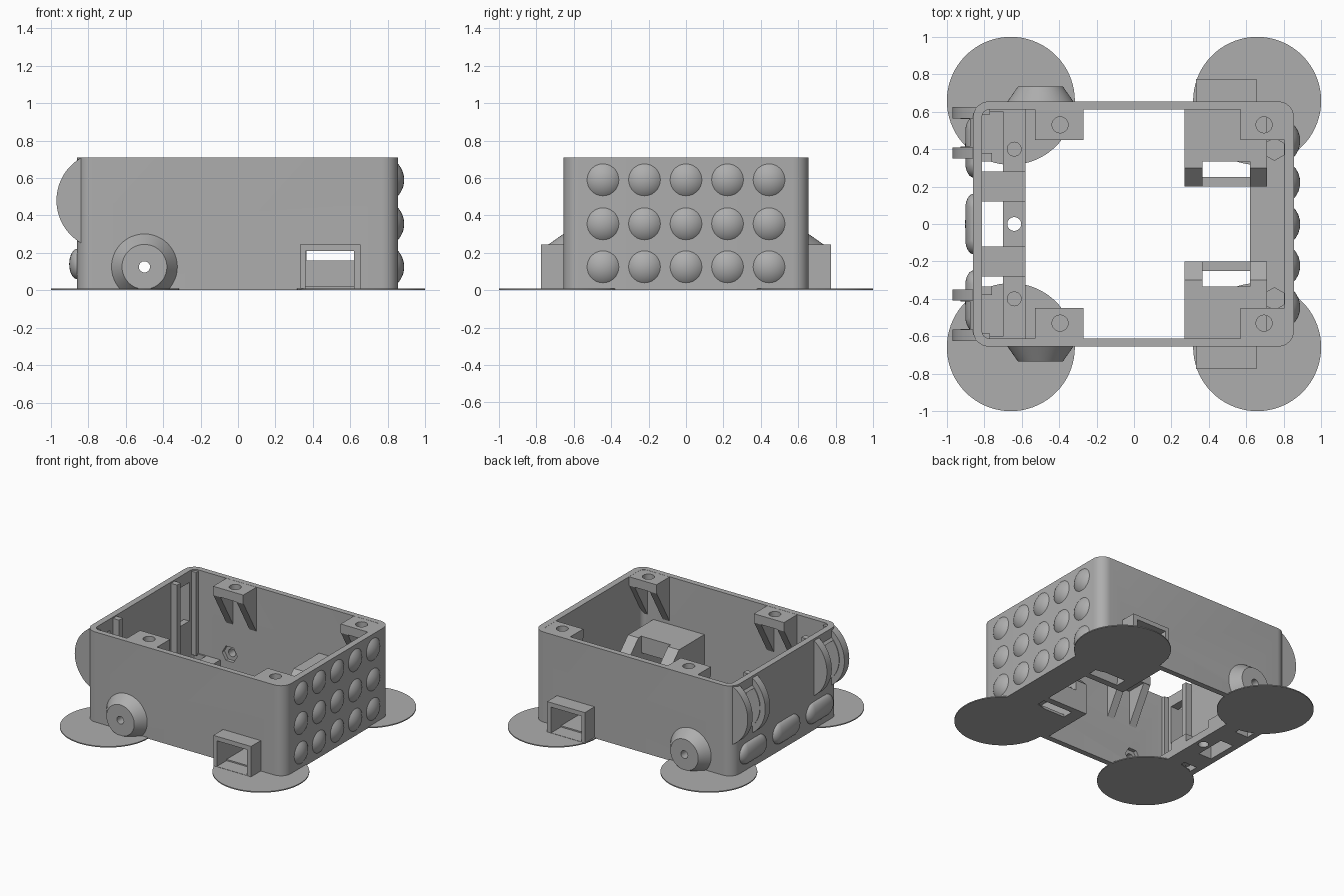
import bpy, bmesh, math
from mathutils import Matrix, Vector

cube = bpy.data.objects.get("Cube")
if cube:
    bpy.data.objects.remove(cube, do_unlink=True)

GREY = (0.42, 0.42, 0.42, 1)
mat = bpy.data.materials.new("plain_grey")
mat.use_nodes = True
mat.diffuse_color = GREY
mat.node_tree.nodes["Principled BSDF"].inputs["Base Color"].default_value = GREY
parts = []


def finish(name, bm):
    bmesh.ops.recalc_face_normals(bm, faces=bm.faces)
    me = bpy.data.meshes.new(name)
    bm.to_mesh(me)
    bm.free()
    me.materials.append(mat)
    ob = bpy.data.objects.new(name, me)
    bpy.context.collection.objects.link(ob)
    parts.append(ob)
    return ob


def prism(name, pts, axis, a, b):
    """Extrude a 2D outline along an axis from a to b."""
    place = {"x": lambda p: (a, p[0], p[1]), "y": lambda p: (p[0], a, p[1]),
             "z": lambda p: (p[0], p[1], a)}[axis]
    bm = bmesh.new()
    face = bm.faces.new([bm.verts.new(place(p)) for p in pts])
    ext = bmesh.ops.extrude_face_region(bm, geom=[face])["geom"]
    move = Vector([(b - a) if axis == k else 0 for k in "xyz"])
    bmesh.ops.translate(bm, vec=move, verts=[v for v in ext if isinstance(v, bmesh.types.BMVert)])
    return finish(name, bm)


def box(name, x0, x1, y0, y1, z0, z1):
    return prism(name, [(x0, y0), (x1, y0), (x1, y1), (x0, y1)], "z", z0, z1)


def side_box(name, s, x0, x1, y0, y1, z0, z1):
    """Box on the +y side (s = 1) or mirrored to -y (s = -1)."""
    return box(name, x0, x1, min(s * y0, s * y1), max(s * y0, s * y1), z0, z1)


def circle(cx, cy, r, n=32, start=0.0):
    return [(cx + r * math.cos(start + math.tau * i / n),
             cy + r * math.sin(start + math.tau * i / n)) for i in range(n)]


def rounded(x0, x1, y0, y1, r, n=8):
    pts = []
    corners = [(x1 - r, y1 - r), (x0 + r, y1 - r), (x0 + r, y0 + r), (x1 - r, y0 + r)]
    for q, (cx, cy) in enumerate(corners):
        for i in range(n + 1):
            t = math.pi / 2 * (q + i / n)
            pts.append((cx + r * math.cos(t), cy + r * math.sin(t)))
    return pts


def cut(ob, *cutters):
    """Subtract the cutters, bake the result and drop the cutters."""
    for c in cutters:
        c.hide_render = True
        m = ob.modifiers.new("cut", "BOOLEAN")
        m.operation, m.solver, m.object = "DIFFERENCE", "EXACT", c
    bpy.context.view_layer.update()
    ev = ob.evaluated_get(bpy.context.evaluated_depsgraph_get())
    me = bpy.data.meshes.new_from_object(ev)
    ob.modifiers.clear()
    ob.data = me
    for c in cutters:
        parts.remove(c)
        bpy.data.objects.remove(c, do_unlink=True)


# Openings shared by several parts
def tunnel(s):
    return side_box("cutter", s, 0.36, 0.62, 0.25, 0.9, 0.02, 0.21)


def window(s):
    return side_box("cutter", s, -1.1, -0.7, 0.415, 0.56, 0.32, 0.62)


def boss_hole(s):
    return prism("cutter", circle(-0.5, 0.125, 0.03, 20), "y", s * 0.5, s * 0.9)


def nut_pocket(s):
    return prism("cutter", circle(-0.5, 0.125, 0.065, 6), "y", s * 0.55, s * 0.64)


# Open case with rounded corners
shell = prism("case_wall", rounded(-0.86, 0.855, -0.655, 0.655, 0.085), "z", 0, 0.71)
cut(shell, prism("cutter", rounded(-0.812, 0.805, -0.612, 0.612, 0.04), "z", -0.1, 0.8))
for s in (1, -1):
    cut(shell, tunnel(s), window(s), boss_hole(s), nut_pocket(s))

# Floor strips at both ends
right_floor = box("right_floor", 0.62, 0.82, -0.63, 0.63, 0, 0.05)
cut(right_floor, *[prism("cutter", circle(0.75, s * 0.4, 0.06, 6, math.pi / 6), "z", -0.1, 0.2)
                   for s in (1, -1)])
left_floor = box("left_floor", -0.83, -0.58, -0.63, 0.63, 0, 0.06)
cut(left_floor, box("cutter", -0.812, -0.7, -0.12, 0.12, -0.1, 0.2),
    *[side_box("cutter", s, -0.812, -0.7, 0.28, 0.6, -0.1, 0.2) for s in (1, -1)],
    *[prism("cutter", circle(-0.64, y, 0.037), "z", -0.1, 0.2) for y in (-0.4, 0, 0.4)])

# Rows of domes on the right wall
for row, z in enumerate((0.125, 0.355, 0.59)):
    for col in range(5):
        bm = bmesh.new()
        bmesh.ops.create_uvsphere(bm, u_segments=32, v_segments=24, radius=0.128,
                                  matrix=Matrix.Translation((0.76, (col - 2) * 0.222, z)))
        bmesh.ops.bisect_plane(bm, geom=bm.verts[:] + bm.edges[:] + bm.faces[:],
                               plane_co=(0.852, 0, 0), plane_no=(1, 0, 0), clear_inner=True)
        finish(f"dome_{row}_{col}", bm)

# Long rounded bumps on the left wall
for i in (-1, 0, 1):
    bm = bmesh.new()
    bmesh.ops.create_uvsphere(bm, u_segments=24, v_segments=16, radius=0.082)
    for v in bm.verts:
        side = 0 if abs(v.co.y) < 0.001 else math.copysign(0.08, v.co.y)
        v.co = (v.co.x * 0.55 - 0.857, v.co.y + side + i * 0.41, v.co.z + 0.14)
    finish(f"long_bump_{i + 1}", bm)


def ear_outline(r):
    pts = [(-0.707 + r * math.cos(t), 0.48 + r * math.sin(t))
           for t in [math.radians(90 + 180 * i / 48) for i in range(49)]]
    arc = [(x, min(z, 0.71)) for x, z in pts if x < -0.835]
    return [(-0.83, arc[0][1])] + arc + [(-0.83, arc[-1][1])]


for s, side in ((1, "back"), (-1, "front")):
    # Foot disc pads
    for x, end in ((-0.658, "left"), (0.658, "right")):
        prism(f"{side}_{end}_pad", circle(x, s * 0.658, 0.342, 72), "z", 0, 0.008)

    # Tapered axle boss, trimmed at the ground
    bm = bmesh.new()
    bmesh.ops.create_cone(bm, cap_ends=True, segments=48, radius1=0.183, radius2=0.12, depth=0.09,
                          matrix=Matrix.Translation((-0.5, s * 0.69, 0.125))
                          @ Matrix.Rotation(-s * math.pi / 2, 4, "X"))
    boss = finish(f"{side}_axle_boss", bm)
    cut(boss, box("cutter", -1, 0, -1, 1, -0.5, 0), boss_hole(s))

    # Outer sleeve and inner housing around the side tunnel
    sleeve = side_box(f"{side}_sleeve", s, 0.33, 0.655, 0.65, 0.775, 0, 0.245)
    cut(sleeve, side_box("cutter", s, 0.36, 0.62, 0.6, 0.9, 0.01, 0.21))
    outline = [(0.63, 0), (0.63, 0.34), (0.3, 0.34), (0.2, 0.24), (0.2, 0)]
    housing = prism(f"{side}_housing", [(s * y, z) for y, z in outline], "x", 0.27, 0.71)
    cut(housing, tunnel(s),
        side_box("cutter", s, 0.365, 0.62, 0.25, 0.335, -0.1, 0.5),
        side_box("cutter", s, 0.365, 0.62, 0.1, 0.3, 0.16, 0.5))

    # Screw tabs under the rim, with pointed ribs
    for x0, x1, hx, end in ((-0.53, -0.27, -0.395, "left"), (0.57, 0.82, 0.695, "right")):
        tab = side_box(f"{side}_{end}_screw_tab", s, x0, x1, 0.45, 0.62, 0.64, 0.709)
        cut(tab, prism("cutter", circle(hx, s * 0.53, 0.043), "z", 0.5, 0.8))
        rib = [(s * 0.45, 0.645), (s * 0.62, 0.645), (s * 0.62, 0.35)]
        for k, rx in enumerate((x0, x1 - 0.06)):
            prism(f"{side}_{end}_rib_{k}", rib, "x", rx, rx + 0.06)

    # Round holder on the left wall: two cheeks and a recessed open centre
    for k, (y0, y1) in enumerate(((0.35, 0.41), (0.565, 0.625))):
        prism(f"{side}_holder_cheek_{k}", ear_outline(0.263), "y", s * y0, s * y1)
    centre = prism(f"{side}_holder_centre", ear_outline(0.22), "y", s * 0.4, s * 0.575)
    cut(centre, window(s))

    # Inner guide posts and floor block
    side_box(f"{side}_guide_post", s, -0.82, -0.76, 0.335, 0.38, 0.05, 0.7)
    side_box(f"{side}_corner_guide", s, -0.82, -0.77, 0.585, 0.62, 0.05, 0.7)
    side_box(f"{side}_floor_block", s, -0.82, -0.58, 0.12, 0.28, 0, 0.12)

# Smooth curved surfaces, keep hard edges
for ob in bpy.context.selected_objects:
    ob.select_set(False)
for ob in parts:
    ob.select_set(True)
bpy.context.view_layer.objects.active = shell
bpy.ops.object.shade_smooth_by_angle(angle=math.radians(30))
